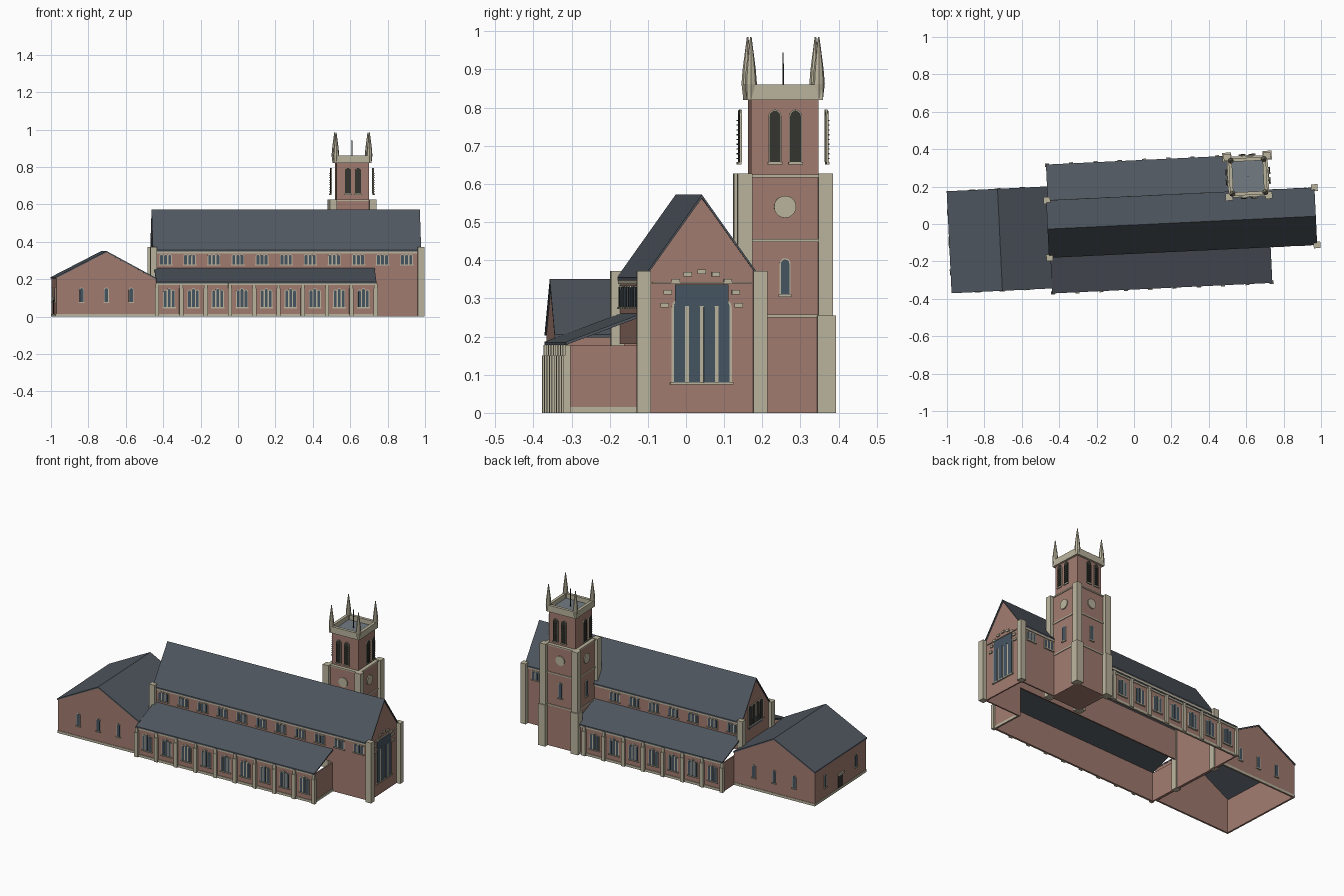
import bpy, bmesh, math
from mathutils import Matrix

if "Cube" in bpy.data.objects:
    bpy.data.objects.remove(bpy.data.objects["Cube"])

ROT = Matrix.Rotation(math.radians(2.75), 4, 'Z')   # the church sits slightly turned
COLORS = {"brick": (0.36, 0.20, 0.16, 1), "stone": (0.50, 0.46, 0.34, 1),
          "slate": (0.08, 0.095, 0.115, 1), "glass": (0.06, 0.09, 0.12, 1),
          "louver": (0.035, 0.035, 0.03, 1), "lead": (0.17, 0.20, 0.23, 1)}
MATS = {}
for n, c in COLORS.items():
    MATS[n] = bpy.data.materials.new(n)
    MATS[n].diffuse_color = c
parts = {}


def get(name, mat):
    return parts.setdefault((name, mat), bmesh.new())


def place(o, side, s, t, d):
    u, v = o
    return {"S": (u + s, v - d, t), "N": (u - s, v + d, t),
            "E": (u + d, v + s, t), "W": (u - d, v - s, t)}[side]


def prism(name, mat, o, side, pts, d0, d1):
    """Extrude an outline drawn on a wall plane along the outward direction."""
    bm = get(name, mat)
    a = [bm.verts.new(place(o, side, s, t, d0)) for s, t in pts]
    b = [bm.verts.new(place(o, side, s, t, d1)) for s, t in pts]
    bm.faces.new(a)
    bm.faces.new(b[::-1])
    for i in range(len(pts)):
        j = (i + 1) % len(pts)
        bm.faces.new((a[i], b[i], b[j], a[j]))


def rect(s0, s1, t0, t1):
    return [(s0, t0), (s1, t0), (s1, t1), (s0, t1)]


def box(name, mat, u0, u1, v0, v1, z0, z1):
    prism(name, mat, (0, 0), "E", rect(v0, v1, z0, z1), u0, u1)


def post(name, mat, u, v, h, z0, z1):
    box(name, mat, u - h, u + h, v - h, v + h, z0, z1)


def cone(name, mat, u, v, r1, r2, z0, z1, n=8):
    bmesh.ops.create_cone(get(name, mat), cap_ends=True, segments=n, radius1=r1, radius2=r2,
                          depth=z1 - z0, matrix=Matrix.Translation((u, v, (z0 + z1) / 2)))


def arch(c, w, z0, z1):
    """Round-headed light."""
    r = w / 2
    return [(c - r, z0), (c + r, z0)] + [
        (c + r * math.cos(math.pi * k / 6), z1 - r + r * math.sin(math.pi * k / 6)) for k in range(7)]


def lights(name, o, side, n, w, gap, z0, z1, mat="glass", d=0.0, rise=0.0):
    """Row of arched lights with stone surrounds, sill and mullions."""
    for k in range(n):
        c = (k - (n - 1) / 2) * (w + gap)
        top = z1 + (rise if n == 3 and k == 1 else 0)
        prism(name + "_surrounds", "stone", o, side, arch(c, w + gap * 1.2, z0, top + gap * .6), d - .002, d + .003)
        prism(name + "_panes", mat, o, side, arch(c, w, z0, top), d - .001, d + .005)
    half = (n * w + (n + 1) * gap) / 2
    prism(name + "_sills", "stone", o, side, rect(-half, half, z0 - .006, z0), d, d + .008)


T = 0.008
U0, U1, UA = -0.455, 0.965, 0.72        # nave ends, aisle end
NC, NH = -0.005, 0.147                  # nave centre line, half width

# Nave: walls, gables, roof
for v in (NC - NH, NC + NH - T):
    box("nave_walls", "brick", U0, UA, v, v + T, 0.18, 0.36)
    box("nave_walls", "brick", UA - .01, U1, v, v + T, 0, 0.36)
gable = [(-NH, 0), (NH, 0), (NH, 0.36), (0, 0.562), (-NH, 0.36)]
prism("nave_gables", "brick", (0, NC), "E", gable, U1 - T, U1)
prism("nave_gables", "brick", (0, NC), "E", gable, U0, U0 + T)
for m in (-1, 1):
    prism("nave_roof", "slate", (0, NC), "E",
          [(0, 0.572), (m * .154, 0.355), (m * .154, 0.347), (0, 0.563)], U0 - .008, U1 + .008)
    box("nave_eaves_course", "stone", U0, U1, *sorted((NC + m * NH, NC + m * (NH + .004))), 0.338, 0.348)
    for u in (U0 - .004, U1 + .007):
        post("nave_corner_buttresses", "stone", u, NC + m * (NH + .006), 0.018, 0, 0.372)

# Clerestory windows
for i in range(11):
    u = -0.395 + 0.129 * i
    lights("clerestory", (u, NC - NH), "S", 3, 0.015, 0.007, 0.278, 0.33)
    if not 0.5 < u < 0.74:
        lights("clerestory", (u, NC + NH), "N", 3, 0.015, 0.007, 0.278, 0.33)

# Great gable windows with loose arch stones
for u, side, z0 in ((U1, "E", 0.08), (U0, "W", 0.30)):
    o = (u, NC)
    prism("gable_window_head", "glass", o, side, rect(-.07, .07, 0.28, 0.337), 0, .004)
    lights("gable_window", o, side, 4, 0.029, 0.010, z0, 0.292, "glass") if side == "E" else \
        lights("gable_window", o, side, 4, 0.029, 0.010, z0, 0.42, "louver")
    if side == "E":
        prism("gable_string_course", "stone", o, side, rect(-.13, .13, 0.339, 0.343), 0, .005)
        for k in range(9):
            a = math.pi * k / 8
            s, t = 0.097 * math.cos(a), 0.282 + 0.088 * math.sin(a)
            prism("arch_stones", "stone", o, side, rect(s - .011, s + .011, t - .006, t + .006), 0, .007)

# Aisles: walls, lean-to roofs, buttresses, windows (north side stops at the tower)
for side, m, vo, end, bays in (("S", -1, 0.342, UA, 9), ("N", 1, 0.332, 0.53, 7)):
    vs = sorted((m * vo, m * (vo - T)))
    vw = sorted((m * vo, NC + m * NH))
    box("aisle_walls", "brick", U0, end, *vs, 0, 0.178)
    for u in (U0, end - T):
        box("aisle_walls", "brick", u, u + T, *vw, 0, 0.176)
    out = sorted((m * vo, m * (vo + .004)))
    box("aisle_plinth", "stone", U0, end, *out, 0, 0.015)
    box("aisle_cornice", "stone", U0, end, *out, 0.168, 0.18)
    box("aisle_plinth", "stone", end, end + .003, *vw, 0, 0.015)
    prism("aisle_roofs", "slate", (0, 0), "E",
          [(m * (vo + .008), 0.178), (NC + m * NH, 0.252), (NC + m * NH, 0.26), (m * (vo + .008), 0.186)],
          U0, end + .004)
    for i in range(bays + 1):
        u = -0.45 + 0.13 * i
        bv = sorted((m * (vo - .004), m * (vo + .014)))
        box("aisle_buttresses", "stone", u - .011, u + .011, *bv, 0, 0.15)
        bv = sorted((m * (vo - .004), m * (vo + .010)))
        box("aisle_buttresses", "stone", u - .009, u + .009, *bv, 0.15, 0.178)
        if i < bays:
            lights("aisle_windows", (u + .065, m * vo), side, 3, 0.014, 0.007, 0.05, 0.14, rise=.008)

# West hall: walls, cross gable roof, windows, door
HW, HE, HR, VS, VN = -0.988, -0.455, -0.72, -0.318, 0.218
hall = [(HW, 0), (HE, 0), (HE, 0.2), (HR, 0.343), (HW, 0.205)]
prism("hall_gables", "brick", (0, 0), "S", hall, -VS - T, -VS)
prism("hall_gables", "brick", (0, 0), "S", hall, -VN, -VN + T)
box("hall_walls", "brick", HW, HW + T, VS, VN, 0, 0.205)
box("hall_walls", "brick", HE - T, HE, VS, VN, 0, 0.2)
for e, z in ((HW - .004, 0.203), (HE + .004, 0.197)):
    prism("hall_roof", "slate", (0, 0), "S", [(HR, 0.351), (e, z + .008), (e, z), (HR, 0.343)],
          -VN - .005, -VS + .005)
box("hall_plinth", "stone", HW - .003, HE, VS - .003, VS, 0, 0.015)
box("hall_plinth", "stone", HW - .003, HE, VN, VN + .003, 0, 0.015)
box("hall_plinth", "stone", HW - .003, HW, VS, VN, 0, 0.015)
for du in (-0.133, 0, 0.133):
    lights("hall_windows", (HR + du, VS), "S", 1, 0.019, 0.006, 0.078, 0.152)
    lights("hall_windows", (HR + du, VN), "N", 1, 0.019, 0.006, 0.078, 0.152)
for v in (-0.21, 0.11):
    lights("hall_windows", (HW, v), "W", 1, 0.019, 0.006, 0.078, 0.152)
prism("hall_door", "louver", (HW, -.05), "W", rect(-.024, .024, 0.015, 0.09), 0, .004)
prism("hall_door_lintel", "stone", (HW, -.05), "W", rect(-.032, .032, 0.09, 0.102), 0, .007)

# Tower: shaft, string courses, corner buttresses, belfry stage
TU, TV, TH, BH = 0.621, 0.225, 0.105, 0.088
post("tower_shaft", "brick", TU, TV, TH, 0, 0.62)
for z in (0.25, 0.448, 0.617):
    post("tower_string_courses", "stone", TU, TV, TH + .004, z, z + .008)
post("belfry", "brick", TU, TV, BH, 0.62, 0.822)
post("tower_roof", "lead", TU, TV, BH, 0.822, 0.832)
for a in (-1, 1):
    for b in (-1, 1):
        post("tower_buttresses", "stone", TU + a * .106, TV + b * .106, 0.019, 0.255, 0.627)
        post("tower_buttresses", "stone", TU + a * .108, TV + b * .108, 0.024, 0, 0.255)
        pu, pv = TU + a * .089, TV + b * .089
        cone("pinnacles", "stone", pu, pv, .011, .016, 0.82, 0.862)
        cone("pinnacles", "stone", pu, pv, .016, .013, 0.862, 0.90)
        cone("pinnacles", "stone", pu, pv, .013, .002, 0.90, 0.985)
cone("flagpole", "louver", TU, TV, .002, .0015, 0.83, 0.945, 6)

# Tower faces: parapet, floating louvred belfry openings, clock, lancet
for side, du, dv in (("S", 0, -1), ("N", 0, 1), ("E", 1, 0), ("W", -1, 0)):
    b = (TU + du * BH, TV + dv * BH)
    w = (TU + du * TH, TV + dv * TH)
    prism("parapet", "stone", b, side, rect(-.1, .1, 0.82, 0.86), -.006, .012)
    for s in (-.027, .027):
        o = place(b, side, s, 0, 0)[:2]
        lights("belfry_openings", o, side, 1, 0.028, 0.005, 0.657, 0.792, "louver", d=.024)
        for k in range(9):
            z = 0.665 + k * .0125
            prism("belfry_louvers", "louver", o, side, rect(-.013, .013, z, z + .003), .025, .032)
    prism("clock_faces", "stone", w, side,
          [(.029 * math.cos(k * math.pi / 10), 0.54 + .029 * math.sin(k * math.pi / 10)) for k in range(20)], 0, .006)
    lights("tower_lancets", w, side, 1, 0.022, 0.006, 0.31, 0.402)

# Turn everything and make the objects
for (name, mat), bm in parts.items():
    bmesh.ops.recalc_face_normals(bm, faces=bm.faces[:])
    bm.transform(ROT)
    me = bpy.data.meshes.new(name)
    bm.to_mesh(me)
    bm.free()
    me.materials.append(MATS[mat])
    bpy.context.collection.objects.link(bpy.data.objects.new(name, me))

for m in bpy.data.materials:
    if m.users and not m.is_grease_pencil:
        m.use_nodes = True
        m.node_tree.nodes["Principled BSDF"].inputs["Base Color"].default_value = m.diffuse_color
